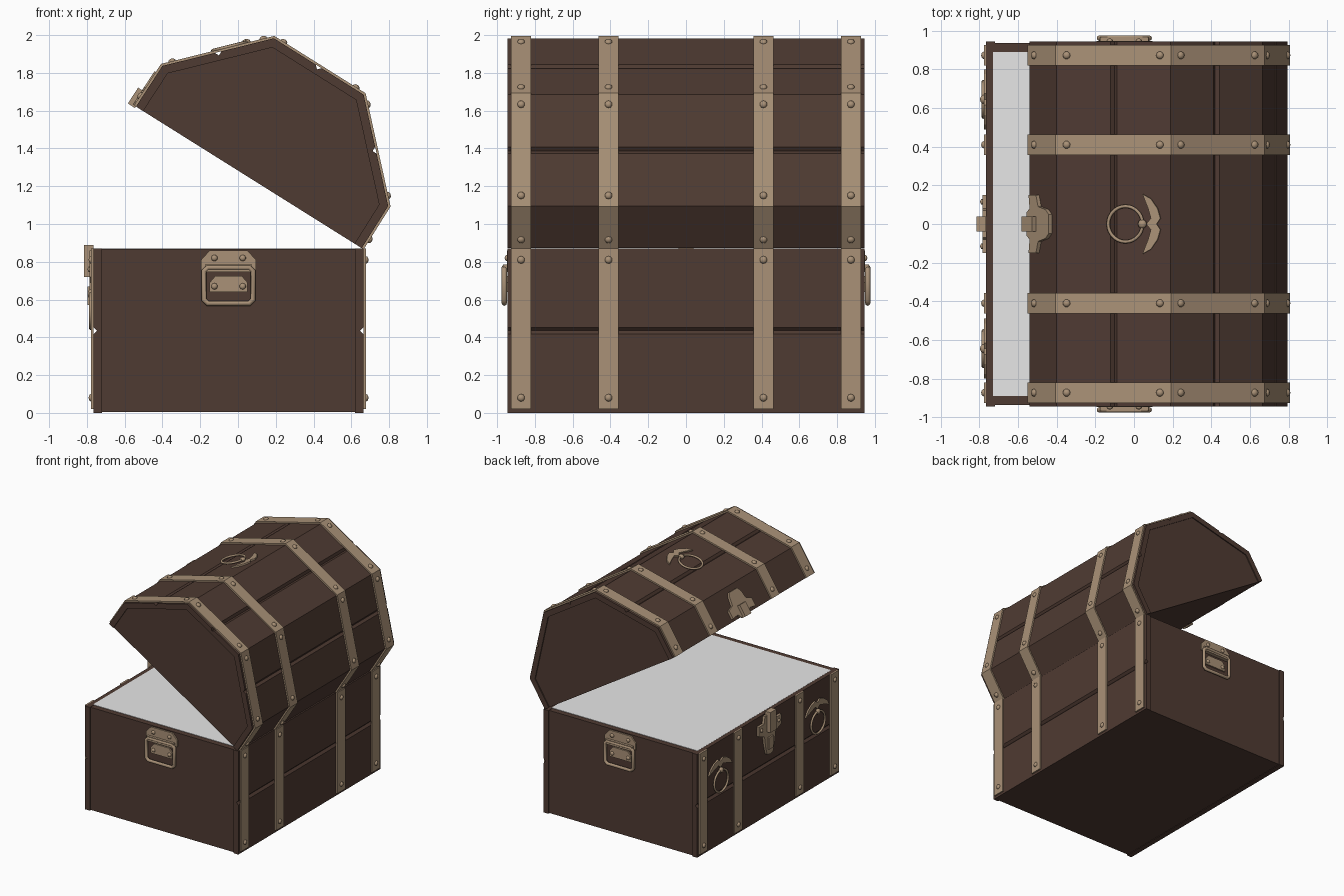
import bpy, bmesh, math
from mathutils import Vector as V, Matrix

if "Cube" in bpy.data.objects:
    bpy.data.objects.remove(bpy.data.objects["Cube"])

def material(name, rgb):
    m = bpy.data.materials.new(name)
    m.diffuse_color = (*rgb, 1)
    m.use_nodes = True
    m.node_tree.nodes["Principled BSDF"].inputs["Base Color"].default_value = m.diffuse_color
    return m

WOOD = material("dark_wood", (0.078, 0.043, 0.032))
METAL = material("dull_brass", (0.40, 0.285, 0.185))
PALE = material("pale_filling", (0.8, 0.8, 0.8))
X, Y, Z = V((1, 0, 0)), V((0, 1, 0)), V((0, 0, 1))

def finish(name, bm, mat, smooth=False):
    bmesh.ops.recalc_face_normals(bm, faces=bm.faces)
    me = bpy.data.meshes.new(name)
    bm.to_mesh(me)
    bm.free()
    me.materials.append(mat)
    for p in me.polygons:
        p.use_smooth = smooth
    ob = bpy.data.objects.new(name, me)
    bpy.context.collection.objects.link(ob)
    return ob

def add_prism(bm, pts, o, u, v, d):
    """Polygon in the u, v plane, pushed out by d along u x v."""
    n = u.cross(v).normalized() * d
    low = [bm.verts.new(o + u * a + v * b) for a, b in pts]
    top = [bm.verts.new(p.co + n) for p in low]
    bm.faces.new(low[::-1])
    bm.faces.new(top)
    for i in range(len(low)):
        j = (i + 1) % len(low)
        bm.faces.new((low[i], low[j], top[j], top[i]))

def prism(name, pts, o, u, v, d, mat=METAL):
    bm = bmesh.new()
    add_prism(bm, pts, o, u, v, d)
    return finish(name, bm, mat)

def mirrored(half):
    return half + [(-a, b) for a, b in reversed(half) if a]

def rect(a0, a1, b0, b1):
    return [(a0, b0), (a1, b0), (a1, b1), (a0, b1)]

def offset(poly, t):
    """Open x-z polyline moved to its left by t, with mitred corners."""
    p = [V(q) for q in poly]
    ns = []
    for a, b in zip(p, p[1:]):
        d = (b - a).normalized()
        ns.append(V((-d.y, d.x)))
    out = []
    for i, q in enumerate(p):
        n0, n1 = ns[max(i - 1, 0)], ns[min(i, len(ns) - 1)]
        out.append(q + (n0 + n1) * (t / (1 + n0.dot(n1))))
    return out

def planks(name, poly, counts, half=0.945, c=0.018):
    """Boards along y, with V grooves at the seams inside each flat."""
    bm = bmesh.new()
    outer, inner = [V(q) for q in poly], offset(poly, -0.045)
    for i, n in enumerate(counts):
        d = (outer[i + 1] - outer[i]).normalized()
        down = V((d.y, -d.x)) * c
        for k in range(n):
            a, b = (outer[i].lerp(outer[i + 1], s / n) for s in (k, k + 1))
            ia, ib = (inner[i].lerp(inner[i + 1], s / n) for s in (k, k + 1))
            pts = [ia, ib]
            pts += [b + down, b - d * c] if k < n - 1 else [b]
            pts += [a + d * c, a + down] if k > 0 else [a]
            add_prism(bm, pts, Y * half, X, Z, 2 * half)
    return finish(name, bm, WOOD)

def rivets(name, spots, r=0.02):
    """Domed nail heads at (position, normal)."""
    bm = bmesh.new()
    for p, n in spots:
        m = (Matrix.Translation(p) @ n.to_track_quat('Z', 'Y').to_matrix().to_4x4()
             @ Matrix.Diagonal((r, r, r * 0.7, 1)))
        bmesh.ops.create_uvsphere(bm, u_segments=10, v_segments=6, radius=1, matrix=m)
    return finish(name, bm, METAL, True)

def tube(name, pts, r):
    cu = bpy.data.curves.new(name, 'CURVE')
    cu.dimensions = '3D'
    cu.bevel_depth, cu.bevel_resolution = r, 2
    sp = cu.splines.new('POLY')
    sp.points.add(len(pts) - 1)
    for q, p in zip(sp.points, pts):
        q.co = (*p, 1)
    sp.use_cyclic_u = True
    cu.materials.append(METAL)
    ob = bpy.data.objects.new(name, cu)
    bpy.context.collection.objects.link(ob)
    return ob

# Profiles in x-z: body front, body back and open lid
FRONT = [(-0.765, 0.0), (-0.765, 0.87)]
BACK = [(0.665, 0.87), (0.665, 0.0)]
LID = [(-0.54, 1.622), (-0.40, 1.837), (0.19, 1.983), (0.665, 1.685), (0.795, 1.095), (0.655, 0.872)]

# Wooden body, its filling and the lid
planks("body_front_planks", FRONT, [2])
planks("body_back_planks", BACK, [2])
prism("body_core", rect(-0.735, 0.635, 0.004, 0.868), Y * 0.936, X, Z, 1.872, WOOD)
prism("chest_filling", rect(-0.73, 0.63, -0.89, 0.89), Z * 0.866, X, Y, 0.005, PALE)
planks("lid_planks", LID, [1, 2, 2, 2, 1])
prism("lid_core", offset(LID, -0.03), Y * 0.936, X, Z, 1.872, WOOD)

# Metal bands with rivets
T, W = 0.012, 0.105
for label, poly in (("front", FRONT), ("back", BACK), ("lid", LID)):
    if label != "lid":
        poly = [(x, max(z, 0.02)) for x, z in poly]
    bm = bmesh.new()
    spots = []
    outer = offset(poly, T)
    for y in (-0.873, -0.41, 0.41, 0.873):
        add_prism(bm, [V(q) for q in poly] + outer[::-1], Y * (y + W / 2), X, Z, W)
        for i, (a, b) in enumerate(zip(outer, outer[1:])):
            d = (b - a).normalized()
            n = V((-d.y, 0, d.x))
            ends = [a + d * 0.06, b - d * 0.06]
            if label == "lid" and i == 0:
                ends = ends[:1]
            if label == "lid" and i == 4:
                ends = ends[1:]
            spots += [(V((e.x, y, e.y)), n) for e in ends]
    finish(label + "_bands", bm, METAL)
    rivets(label + "_band_rivets", spots)

# Pull rings with a leaf-shaped plate
def pull_ring(name, knob, up):
    u = -Y
    n = u.cross(up)
    leaf = mirrored([(0, 0.02), (0.03, 0.045), (0.08, 0.03), (0.155, 0.0),
                     (0.13, 0.045), (0.08, 0.08), (0.03, 0.095), (0, 0.075)])
    prism(name + "_leaf_plate", leaf, knob, u, up, 0.012)
    rivets(name + "_knob", [(knob + n * 0.015, n)], 0.024)
    c = knob - up * 0.09 + n * 0.015
    tube(name, [c + (u * math.cos(a) + up * math.sin(a)) * 0.092
                for a in (i * math.tau / 28 for i in range(28))], 0.009)

for side, y in (("left", 0.645), ("right", -0.645)):
    pull_ring("front_ring_" + side, V((-0.765, y, 0.63)), Z)
top_dir = V((0.59, 0, 0.146)).normalized()
pull_ring("lid_ring", V((-0.40, 0, 1.837)) + top_dir * 0.46, top_dir)

# Lock: hasp on the lid lip, plate and staple on the body
a_dir = V((0.14, 0, 0.215)).normalized()
lip = V((-0.54, 0, 1.622))
hasp = mirrored([(0, 0.0), (0.06, 0.0), (0.08, 0.03), (0.15, 0.02), (0.15, 0.09),
                 (0.09, 0.11), (0.075, 0.18), (0.05, 0.21), (0, 0.21)])
prism("lid_hasp_plate", hasp, lip, -Y, a_dir, 0.02)
prism("lid_hasp_tab", rect(-0.04, 0.04, -0.01, 0.09), lip, -Y, a_dir, 0.045)
lock = mirrored([(0, 0.52), (0.04, 0.53), (0.06, 0.60), (0.075, 0.69), (0.15, 0.72),
                 (0.15, 0.80), (0.08, 0.80), (0.07, 0.86), (0, 0.86)])
face = V((-0.765, 0, 0))
prism("lock_plate", lock, face, -Y, Z, 0.02)
prism("lock_staple", rect(-0.04, 0.04, 0.72, 0.89), face, -Y, Z, 0.05)
prism("lock_keyhole_boss", rect(-0.03, 0.03, 0.57, 0.67), face, -Y, Z, 0.032)
rivets("lock_rivets", [(V((-0.785, y, 0.76)), -X) for y in (-0.115, 0.115)], 0.016)

# Carrying handles on both ends
for side, s in (("near", -1), ("far", 1)):
    o = V((-0.05, s * 0.934, 0))
    u = X * -s
    n = Y * s
    prism(side + "_handle_plate",
          mirrored([(0.145, 0.755), (0.145, 0.81), (0.10, 0.86)]), o, u, Z, 0.014)
    prism(side + "_handle_sleeve", rect(-0.125, 0.125, 0.745, 0.785), o, u, Z, 0.035)
    prism(side + "_handle_lower_plate",
          mirrored([(0.10, 0.64), (0.10, 0.69), (0.07, 0.725)]), o, u, Z, 0.014)
    rivets(side + "_handle_rivets",
           [(o + X * x + Z * z + n * 0.014, n) for x in (-0.075, 0.075) for z in (0.67, 0.82)], 0.017)
    loop = [(0.13, 0.75), (0.13, 0.60), (0.11, 0.58)]
    loop = mirrored([(0.11, 0.77)] + loop)
    tube(side + "_handle", [o + X * a + Z * z + n * 0.028 for a, z in loop], 0.014)
